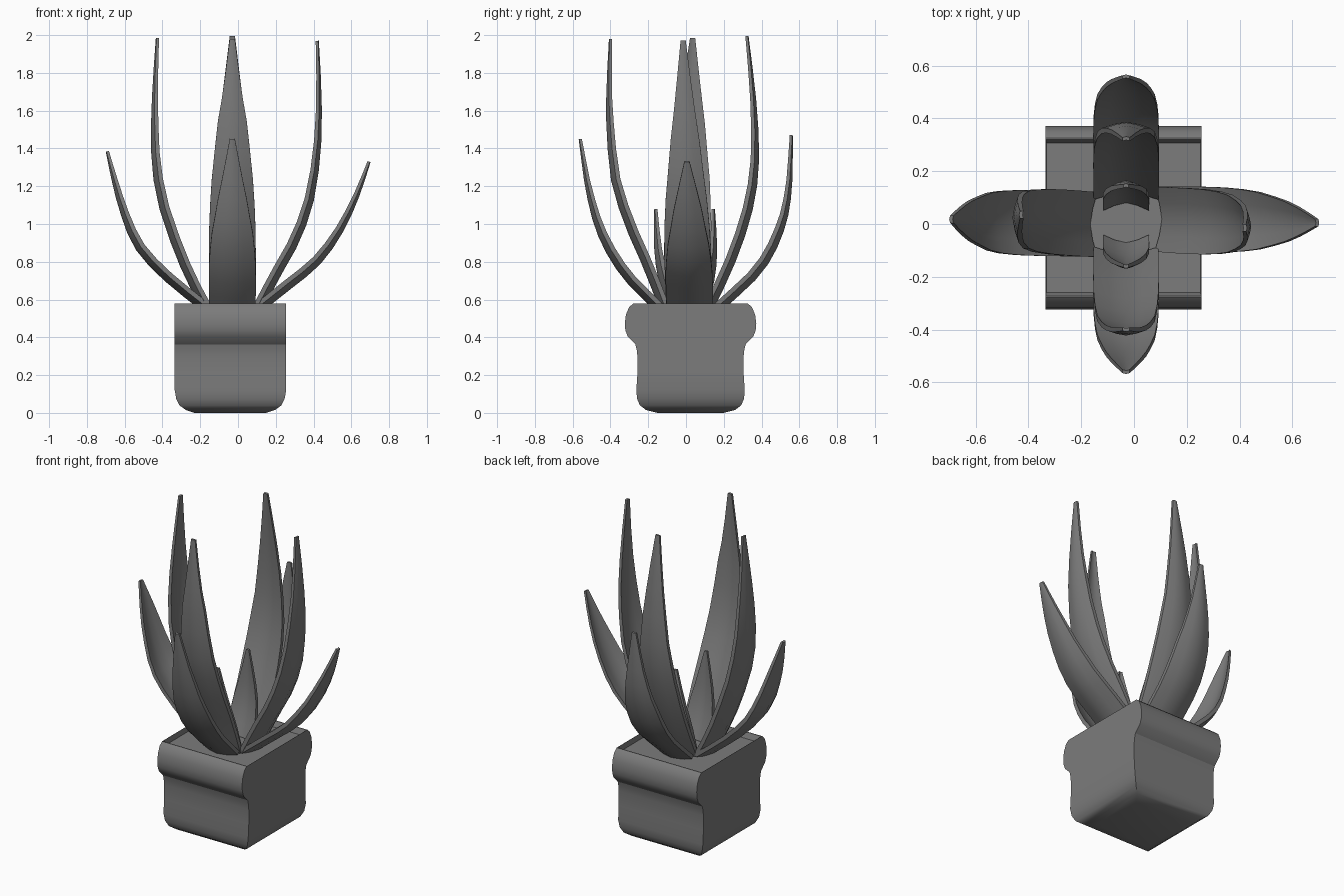
import bpy
import bmesh
import math
from mathutils import Vector

if "Cube" in bpy.data.objects:
    bpy.data.objects.remove(bpy.data.objects["Cube"])

# Dark grey for every part
GREY = bpy.data.materials.new("dark_grey")
GREY.diffuse_color = (0.2, 0.2, 0.2, 1)
GREY.use_nodes = True
GREY.node_tree.nodes["Principled BSDF"].inputs["Base Color"].default_value = GREY.diffuse_color


def loft(name, rings):
    """Skin a list of closed rings, cap both ends, smooth by angle."""
    n = len(rings[0])
    verts = [p for ring in rings for p in ring]
    faces = [(i * n + j, i * n + (j + 1) % n, (i + 1) * n + (j + 1) % n, (i + 1) * n + j)
             for i in range(len(rings) - 1) for j in range(n)]
    faces.append(tuple(reversed(range(n))))
    faces.append(tuple(range(len(verts) - n, len(verts))))
    mesh = bpy.data.meshes.new(name)
    mesh.from_pydata(verts, [], faces)
    bm = bmesh.new()
    bm.from_mesh(mesh)
    bmesh.ops.recalc_face_normals(bm, faces=bm.faces)
    bm.to_mesh(mesh)
    bm.free()
    mesh.materials.append(GREY)
    obj = bpy.data.objects.new(name, mesh)
    bpy.context.collection.objects.link(obj)
    bpy.ops.object.select_all(action='DESELECT')
    obj.select_set(True)
    bpy.context.view_layer.objects.active = obj
    bpy.ops.object.shade_smooth_by_angle(angle=math.radians(30))
    return obj


def interp(table, t):
    for (a, va), (b, vb) in zip(table, table[1:]):
        if t <= b:
            return va + (vb - va) * (t - a) / (b - a)
    return table[-1][1]


def catmull(pts, t):
    s = t * (len(pts) - 1)
    i = min(int(s), len(pts) - 2)
    f = s - i
    p1, p2 = pts[i], pts[i + 1]
    p0 = pts[i - 1] if i > 0 else 2 * p1 - p2
    p3 = pts[i + 2] if i + 2 < len(pts) else 2 * p2 - p1
    return 0.5 * (2 * p1 + (p2 - p0) * f + (2 * p0 - 5 * p1 + 4 * p2 - p3) * f * f
                  + (3 * p1 - p0 - 3 * p2 + p3) * f ** 3)


# Pot: rectangular rings (half x, half y, z) from the base up, over the lip, into the soil recess
CX, CY = -0.04, 0.024
pot_profile = [
    (0.19, 0.175, 0.0), (0.235, 0.235, 0.015), (0.27, 0.268, 0.04), (0.287, 0.283, 0.075),
    (0.295, 0.287, 0.12), (0.295, 0.281, 0.21), (0.295, 0.281, 0.30), (0.295, 0.285, 0.335),
    (0.295, 0.292, 0.363), (0.295, 0.333, 0.405), (0.295, 0.345, 0.437),
    (0.295, 0.348, 0.475), (0.295, 0.342, 0.52), (0.295, 0.325, 0.56), (0.295, 0.302, 0.58),
    (0.294, 0.297, 0.58), (0.292, 0.283, 0.545),
]
loft("pot", [[(CX + sx * hx, CY + sy * hy, z)
              for sx, sy in ((-1, -1), (1, -1), (1, 1), (-1, 1))]
             for hx, hy, z in pot_profile])

# Leaf width along its length
WIDTH = [(0, 0.98), (0.15, 1.0), (0.35, 0.98), (0.5, 0.87), (0.7, 0.61), (0.88, 0.31), (1, 0.11)]


def leaf(name, axis, path, side, half=0.125, steps=10):
    """Channelled blade; path is (distance along axis, z), side is (base, tip) sideways offset."""
    pts = [Vector(p) for p in path]
    sign = 1 if path[-1][0] > 0 else -1
    rings = []
    for k in range(steps + 1):
        t = k / steps
        c = catmull(pts, t)
        d = (catmull(pts, min(t + 0.02, 1)) - catmull(pts, max(t - 0.02, 0))).normalized()
        inward = Vector((-d.y, d.x)) * sign
        w = interp(WIDTH, t)
        thick = 0.012 + 0.012 * w
        lateral = side[0] + (side[1] - side[0]) * t
        ring = []
        us = (-1, -0.5, 0, 0.5, 1)
        for off, order in ((-thick / 2, us), (thick / 2, us[::-1])):
            for u in order:
                p = c + inward * (off + 0.032 * w * (abs(u) ** 1.5 - 0.4))
                s = lateral + u * half * w
                ring.append((p.x, s, p.y) if axis == 'x' else (s, p.x, p.y))
        rings.append(ring)
    return loft(name, rings)


# Left and right leaves
leaf("left_tall_leaf", 'x', [(-0.165, 0.55), (-0.25, 0.71), (-0.33, 0.90), (-0.405, 1.13),
     (-0.437, 1.34), (-0.443, 1.55), (-0.438, 1.76), (-0.427, 1.985)], (-0.002, 0.035))
leaf("left_low_leaf", 'x', [(-0.165, 0.55), (-0.37, 0.715), (-0.52, 0.875), (-0.60, 1.05),
     (-0.655, 1.235), (-0.692, 1.385)], (0.0, 0.018))
leaf("right_tall_leaf", 'x', [(0.105, 0.55), (0.20, 0.73), (0.305, 0.92), (0.38, 1.13),
     (0.42, 1.39), (0.43, 1.66), (0.42, 1.97)], (0.018, -0.015))
leaf("right_low_leaf", 'x', [(0.105, 0.55), (0.27, 0.68), (0.42, 0.805), (0.54, 0.97),
     (0.63, 1.155), (0.694, 1.33)], (0.02, 0.005))

# Front and back leaves
MID = (-0.03, -0.03)
leaf("front_tall_leaf", 'y', [(-0.115, 0.55), (-0.20, 0.77), (-0.30, 1.0), (-0.375, 1.235),
     (-0.402, 1.5), (-0.408, 1.71), (-0.40, 1.98)], MID)
leaf("front_low_leaf", 'y', [(-0.14, 0.55), (-0.32, 0.735), (-0.445, 0.945), (-0.515, 1.18),
     (-0.56, 1.45)], MID)
leaf("back_tall_leaf", 'y', [(0.12, 0.55), (0.24, 0.81), (0.33, 1.08), (0.367, 1.34),
     (0.357, 1.66), (0.323, 1.995)], MID)
leaf("back_low_leaf", 'y', [(0.165, 0.55), (0.385, 0.76), (0.497, 0.97), (0.544, 1.18),
     (0.558, 1.47)], MID)

# Small inner leaves
leaf("front_small_leaf", 'y', [(-0.07, 0.55), (-0.12, 0.70), (-0.15, 0.87), (-0.16, 1.08)],
     MID, half=0.088, steps=6)
leaf("back_small_leaf", 'y', [(0.08, 0.55), (0.125, 0.70), (0.147, 0.87), (0.145, 1.08)],
     MID, half=0.088, steps=6)
